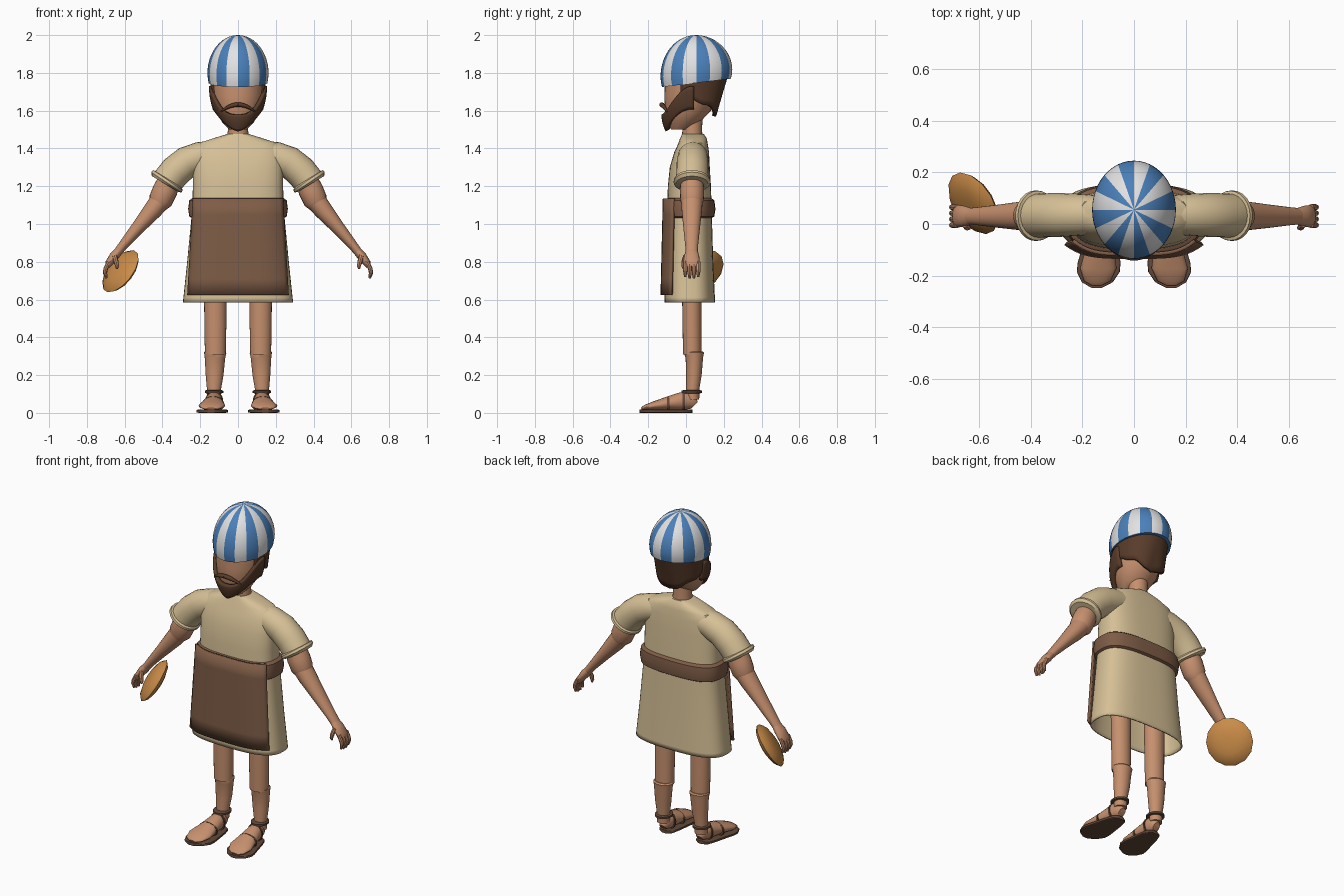
import bpy, bmesh, math
from mathutils import Vector

cube = bpy.data.objects.get("Cube")
if cube:
    bpy.data.objects.remove(cube)


def material(name, r, g, b):
    lin = [(c / 255 / 12.92) if c < 11 else ((c / 255 + 0.055) / 1.055) ** 2.4 for c in (r, g, b)]
    m = bpy.data.materials.new(name)
    m.use_nodes = True
    m.diffuse_color = (*lin, 1)
    m.node_tree.nodes["Principled BSDF"].inputs["Base Color"].default_value = (*lin, 1)
    return m


SKIN = material("skin", 198, 144, 110)
CLOTH = material("beige cloth", 214, 192, 150)
LEATHER = material("brown apron", 126, 92, 70)
HAIR = material("dark brown hair", 88, 60, 42)
SANDAL = material("sandal leather", 98, 72, 56)
BREAD = material("bread crust", 202, 140, 72)
BLUE = material("blue stripe", 74, 128, 186)
WHITE = material("white stripe", 226, 226, 226)
X, Y = Vector((1, 0, 0)), Vector((0, 1, 0))


def finish(name, bm, mats, thick=0, angle=40):
    bmesh.ops.recalc_face_normals(bm, faces=bm.faces)
    me = bpy.data.meshes.new(name)
    bm.to_mesh(me)
    bm.free()
    ob = bpy.data.objects.new(name, me)
    bpy.context.collection.objects.link(ob)
    for m in mats:
        me.materials.append(m)
    bpy.ops.object.select_all(action='DESELECT')
    ob.select_set(True)
    bpy.context.view_layer.objects.active = ob
    bpy.ops.object.shade_smooth_by_angle(angle=math.radians(angle))
    if thick:
        mod = ob.modifiers.new("thickness", 'SOLIDIFY')
        mod.thickness, mod.offset = thick, 0
    return ob


def tube(name, rows, mats, ref=Y, segs=24, e=2, caps=True, thick=0, shape=None, rule=None):
    """Skin rows of (x, y, z, half width, half width along ref)."""
    bm = bmesh.new()
    pts = [Vector(r[:3]) for r in rows]
    rings = []
    for i, row in enumerate(rows):
        t = pts[min(i + 1, len(pts) - 1)] - pts[max(i - 1, 0)]
        side = ref.cross(t).normalized()
        ring = []
        for j in range(segs):
            a = math.tau * j / segs
            c, s = (math.copysign(abs(f) ** (2 / e), f) for f in (math.cos(a), math.sin(a)))
            p = pts[i] + side * row[3] * c + ref * row[4] * s
            ring.append(bm.verts.new(shape(p) if shape else p))
        rings.append(ring)
    for lo, hi in zip(rings, rings[1:]):
        for j in range(segs):
            k = (j + 1) % segs
            f = bm.faces.new((lo[j], lo[k], hi[k], hi[j]))
            f.material_index = rule(j) if rule else 0
    if caps:
        bm.faces.new(rings[0][::-1])
    bm.faces.new(rings[-1])
    return finish(name, bm, mats, thick)


def patch(name, fn, mat, thick, nu=28, nv=6):
    """Curved sheet from fn(u in -1..1, v in 0..1)."""
    bm = bmesh.new()
    g = [[bm.verts.new(fn(2 * i / nu - 1, j / nv)) for j in range(nv + 1)] for i in range(nu + 1)]
    for i in range(nu):
        for j in range(nv):
            bm.faces.new((g[i][j], g[i + 1][j], g[i + 1][j + 1], g[i][j + 1]))
    return finish(name, bm, [mat], thick)


# Tunic, belt and apron
tube("tunic", [(0, .02, .585, .288, .13), (0, .02, .61, .285, .129), (0, .018, .8, .265, .122),
               (0, .018, 1.08, .238, .114), (0, .018, 1.2, .235, .11), (0, .02, 1.3, .235, .102),
               (0, .03, 1.38, .23, .088), (0, .037, 1.425, .205, .074), (0, .039, 1.45, .13, .068),
               (0, .037, 1.472, .057, .056)], [CLOTH], segs=48, e=2.8, caps=False, thick=.008)
tube("belt", [(0, .018, z, .238 + d, .112 + d) for z, d in
              ((1.03, .004), (1.04, .02), (1.08, .026), (1.125, .02), (1.137, .004))],
     [LEATHER], segs=48, e=2.8)


def apron(u, v):
    return ((.235 + .03 * v) * u, -.116 - .012 * v + .052 * u ** 4, 1.135 - .51 * v)


patch("apron", apron, LEATHER, .014)

# Neck and head
tube("neck", [(0, .033, 1.44, .06, .056), (0, .033, 1.5, .053, .052), (0, .035, 1.62, .06, .055)], [SKIN])
tube("head", [(0, -.03, 1.5, .045, .05), (0, -.01, 1.54, .085, .085), (0, .01, 1.6, .118, .122),
              (0, .022, 1.68, .135, .137), (0, .03, 1.77, .138, .14)], [SKIN], segs=32)


def beard(u, v):
    a = math.radians(95) * u
    s = abs(math.sin(a))
    top, bottom = 1.58 + .15 * s ** 3, 1.495 + .115 * s ** 1.5
    k = 1 - .14 * v * v
    return (.142 * k * math.sin(a), .03 - .148 * k * math.cos(a), top + (bottom - top) * v)


def hair(u, v):
    a = math.radians(110) * u
    bottom = 1.565 + .115 * abs(u) + .006 * math.cos(14 * u)
    ry = .182 - .07 * v * (1 - abs(u))
    return ((.143 - .015 * v) * math.sin(a), .035 + ry * math.cos(a), 1.8 + (bottom - 1.8) * v)


patch("beard", beard, HAIR, .024)
patch("hair", hair, HAIR, .02)
tube("moustache", [(.09 * u, -.128 + .03 * u * u, 1.632 - .038 * u * u, .012 * (1 - .7 * u * u), .014 * (1 - .6 * u * u))
                   for u in (i / 6 for i in range(-6, 7))], [HAIR], segs=10)


# Striped cap, cut on a slant underneath
def slant(p):
    base = 1.725 + .12 * (p.y + .13)
    return Vector((p.x, p.y, base + (2 - base) * p.z))


dome = [(0, .055, 0, .156, .182), (0, .055, .1, .16, .188)]
for i in range(13):
    t = math.radians(89 * i / 12)
    dome.append((0, .055, .2 + .8 * math.sin(t), .162 * math.cos(t), .19 * math.cos(t)))
tube("striped_cap", dome, [BLUE, WHITE], segs=48, shape=slant, rule=lambda j: j // 3 % 2)

# Limbs, built for both sides
for label, sx in (("left", 1), ("right", -1)):
    def limb(part, rows, mat, **kw):
        tube(label + "_" + part, [(sx * r[0], *r[1:]) for r in rows], [mat], **kw)

    # Sleeve and rolled cuff
    limb("sleeve", [(.1, .037, 1.375, .07, .07), (.2, .036, 1.355, .08, .08), (.27, .035, 1.328, .084, .084),
                    (.33, .034, 1.28, .085, .085), (.378, .032, 1.222, .083, .085)], CLOTH)
    limb("cuff", [(.368, .032, 1.237, .082, .084), (.371, .032, 1.232, .094, .096),
                  (.379, .032, 1.221, .096, .098), (.385, .032, 1.211, .083, .085)], CLOTH)
    # Arm
    limb("upper_arm", [(.36, .032, 1.24, .058, .058), (.385, .032, 1.18, .066, .064),
                       (.41, .032, 1.125, .064, .062), (.425, .032, 1.1, .05, .05)], SKIN)
    limb("forearm", [(.395, .032, 1.145, .056, .058), (.45, .031, 1.075, .05, .054), (.53, .03, .98, .036, .044),
                     (.61, .03, .885, .025, .034), (.645, .03, .84, .022, .031)], SKIN)
    # Hand
    limb("palm", [(.625, .03, .865, .021, .03), (.655, .03, .83, .025, .04),
                  (.685, .03, .79, .02, .044), (.692, .03, .772, .012, .038)], SKIN, segs=16)
    for n in range(4):
        y, drop = -.004 + .023 * n, .008 * abs(n - 1.5)
        limb("finger_%d" % (n + 1), [(.684, y, .8, .011, .012), (.7, y, .765, .012, .012),
                                     (.704, y, .735 + drop, .011, .011), (.697, y, .708 + drop, .006, .006)],
             SKIN, segs=8)
    limb("thumb", [(.655, .0, .835, .013, .014), (.645, -.012, .8, .013, .013),
                   (.64, -.014, .775, .01, .01), (.642, -.012, .762, .005, .005)], SKIN, segs=8)
    # Leg
    limb("thigh", [(.12, .033, .31, .055, .049), (.12, .032, .45, .058, .05), (.12, .03, .7, .06, .052)], SKIN)
    limb("calf", [(.127, .036, .07, .036, .034), (.127, .036, .13, .038, .035), (.124, .042, .2, .047, .041),
                  (.122, .044, .29, .054, .046), (.121, .042, .318, .059, .053), (.121, .04, .325, .054, .048)], SKIN)
    # Foot and sandal
    limb("foot", [(x, y, .015 + h / 2, h / 2, b) for x, y, h, b in
                  ((.124, .045, .05, .02), (.125, .03, .08, .034), (.126, 0, .1, .042), (.128, -.04, .09, .046),
                   (.132, -.1, .07, .056), (.138, -.17, .046, .07), (.142, -.22, .026, .052),
                   (.144, -.236, .012, .022))], SKIN, ref=X)
    limb("sole", [(x, y, .009, .009, b) for x, y, b in
                  ((.122, .035, .018), (.124, .02, .042), (.126, -.02, .056), (.13, -.09, .07), (.135, -.15, .083),
                   (.138, -.185, .083), (.142, -.225, .06), (.144, -.247, .02))], SANDAL, ref=X, e=6)
    limb("toe_strap", [(.132, y, .045, .043, .059) for y in (-.088, -.101)], SANDAL, ref=X)
    limb("heel_strap", [(.126, y, .062, .054, .048) for y in (-.006, -.018)], SANDAL, ref=X)
    limb("ankle_strap", [(.127, .03, z, r, r + .006) for z, r in
                         ((.103, .038), (.106, .049), (.117, .049), (.121, .038))], SANDAL)

# Round loaf carried in the right hand
axis = Vector((.7, .46, -.55)).normalized()
centre = Vector((-.622, .08, .75))
loaf = []
for d, r in ((-.036, .03), (-.032, .07), (-.018, .114), (0, .134), (.018, .114), (.032, .07), (.036, .03)):
    loaf.append((*(centre + axis * d), r, r))
tube("round_loaf", loaf, [BREAD], ref=axis.orthogonal().normalized(), segs=14)
